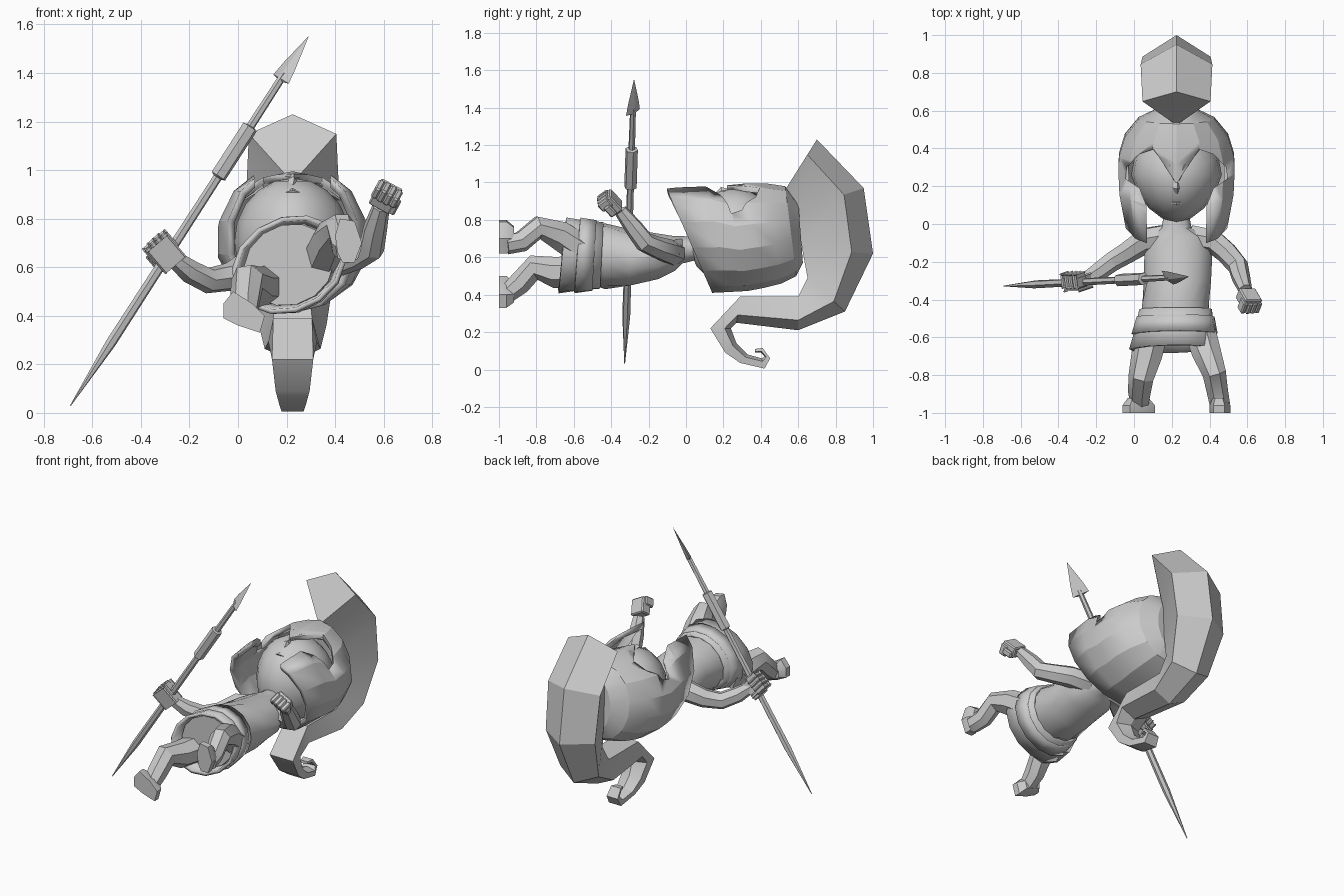
import bpy, bmesh
from math import sin, cos, pi, radians
from mathutils import Vector, Matrix

if "Cube" in bpy.data.objects:
    bpy.data.objects.remove(bpy.data.objects["Cube"])

grey = bpy.data.materials.new("plain grey")
grey.use_nodes = True
grey.diffuse_color = (0.6, 0.6, 0.6, 1)
grey.node_tree.nodes["Principled BSDF"].inputs["Base Color"].default_value = (0.6, 0.6, 0.6, 1)
CX = 0.225


def finish(name, bm, angle=32):
    bmesh.ops.recalc_face_normals(bm, faces=bm.faces)
    mesh = bpy.data.meshes.new(name)
    bm.to_mesh(mesh)
    bm.free()
    mesh.materials.append(grey)
    ob = bpy.data.objects.new(name, mesh)
    bpy.context.collection.objects.link(ob)
    activate(ob)
    bpy.ops.object.shade_smooth_by_angle(angle=radians(angle))
    return ob


def activate(ob):
    bpy.ops.object.select_all(action="DESELECT")
    ob.select_set(True)
    bpy.context.view_layer.objects.active = ob


def apply_mod(ob, kind, **settings):
    mod = ob.modifiers.new(kind.lower(), kind)
    for key, value in settings.items():
        setattr(mod, key, value)
    activate(ob)
    bpy.ops.object.modifier_apply(modifier=mod.name)


def loft(name, rings, start=True, end=True, angle=32):
    """Skin a list of equal-sized rings, with optional end caps."""
    bm = bmesh.new()
    rows = [[bm.verts.new(p) for p in ring] for ring in rings]
    n = len(rows[0])
    for a, b in zip(rows, rows[1:]):
        for i in range(n):
            j = (i + 1) % n
            bm.faces.new((a[i], a[j], b[j], b[i]))
    if start:
        bm.faces.new(rows[0])
    if end:
        bm.faces.new(rows[-1])
    return finish(name, bm, angle)


def tube(name, path, radii, n=6, angle=32, side=(0.3, 0.2, 1), flat=1):
    """Sweep a polygon along a path; flat squashes it across the side direction."""
    pts = [Vector(p) for p in path]
    rings = []
    side = Vector(side)
    for i, p in enumerate(pts):
        t = (pts[min(i + 1, len(pts) - 1)] - pts[max(i - 1, 0)]).normalized()
        side = (side - t * side.dot(t)).normalized()
        up = t.cross(side) * flat
        rings.append([p + (side * cos(a) + up * sin(a)) * radii[i]
                      for a in (2 * pi * k / n for k in range(n))])
    return loft(name, rings, angle=angle)


def oval(y, cx, cz, rx, rz, roll=0, lean=0, n=14):
    """Ring around y; lean moves its upper part along y."""
    turn = Matrix.Rotation(radians(-roll), 3, "Y")
    ring = [turn @ Vector((rx * cos(2 * pi * k / n), 0, rz * sin(2 * pi * k / n))) for k in range(n)]
    return [p + Vector((cx, y + lean * p.z, cz)) for p in ring]


# Torso with neck
loft("torso", [oval(*r) for r in (
    (.08, .225, .65, .06, .06), (-.02, .225, .64, .08, .075), (-.06, .235, .62, .15, .095),
    (-.15, .235, .605, .18, .125), (-.3, .23, .60, .178, .155), (-.43, .22, .605, .182, .175, 15),
    (-.49, .22, .61, .18, .165, 25), (-.62, .21, .61, .19, .165, 25))])

# Skirt with a layered belt
skirt = loft("skirt", [oval(-.45, .22, .61, .195, .178, 25, .05), oval(-.57, .215, .61, .22, .185, 25, .08),
                       oval(-.66, .21, .61, .245, .195, 25, .1)], False, False)
apply_mod(skirt, "SOLIDIFY", thickness=.02, offset=-1)
belt = loft("belt", [oval(-.49, .22, .61, .21, .188, 25, .06),
                     oval(-.58, .215, .61, .235, .198, 25, .08)], False, False)
apply_mod(belt, "SOLIDIFY", thickness=.02, offset=-1)

# Legs and arms
tube("right_leg", [(.1, -.56, .52), (.07, -.7, .52), (.04, -.81, .545), (.03, -.89, .46),
                   (.03, -.96, .40)], [.09, .085, .07, .062, .05], 7)
tube("left_leg", [(.35, -.56, .64), (.385, -.68, .72), (.425, -.79, .76), (.44, -.88, .685),
                  (.455, -.96, .67)], [.085, .08, .064, .058, .055], 7)
tube("right_arm", [(.16, -.07, .62), (.06, -.085, .61), (-.03, -.145, .56), (-.12, -.20, .545),
                   (-.2, -.26, .585), (-.27, -.3, .64)], [.07, .07, .06, .054, .05, .036], 7)
tube("left_arm", [(.3, -.07, .62), (.42, -.09, .63), (.49, -.15, .65), (.55, -.22, .68),
                  (.565, -.28, .76), (.59, -.35, .85)], [.07, .066, .06, .056, .05, .036], 7)

# Feet: soles face -y and toes point upward
for name, outline in (
    ("right_foot", [(-.06, .45), (-.02, .5), (.06, .45), (.11, .4), (.09, .33), (0, .36), (-.06, .39)]),
    ("left_foot", [(.4, .73), (.42, .8), (.48, .79), (.51, .7), (.48, .62), (.43, .62), (.41, .66)]),
):
    mid = sum((Vector((x, 0, z)) for x, z in outline), Vector()) / len(outline)
    rings = []
    for y, size in ((-1, 1), (-.96, 1), (-.92, .65)):
        rings.append([mid + (Vector((x, 0, z)) - mid) * size + Vector((0, y, 0)) for x, z in outline])
    loft(name, rings)


# Fists: a palm block, four curled fingers and a thumb
def box(bm, centre, size, frame):
    made = bmesh.ops.create_cube(bm, size=1)["verts"]
    for v in made:
        v.co = frame @ (Vector(centre) + Vector(v.co[i] * size[i] for i in range(3)))
    edges = {e for v in made for e in v.link_edges}
    bmesh.ops.bevel(bm, geom=list(edges), offset=.007, segments=1, affect="EDGES")


def fist(name, centre, direction, flip):
    bm = bmesh.new()
    z = Vector(direction).normalized()
    x = Vector((0, 1, 0)).cross(z).normalized() * flip
    frame = Matrix.Translation(centre) @ Matrix((x, z.cross(x), z)).transposed().to_4x4()
    box(bm, (0, 0, -.005), (.1, .07, .105), frame)
    for k in range(4):
        box(bm, (-.042 + k * .028, -.02, .026), (.028, .07, .068 - abs(k - 1.3) * .008), frame)
    box(bm, (.052, -.018, -.015), (.03, .04, .07), frame)
    finish(name, bm)


fist("right_fist", (-.302, -.31, .662), (-.6, -.2, .7), -1)
fist("left_fist", (.61, -.4, .895), (.35, -.6, .65), 1)

# Spear: shaft with grip, and a flat blade turned diagonally
tail, tip = Vector((-.69, -.328, .03)), Vector((.29, -.278, 1.55))
for name, stations, n, flat in (
    ("spear_shaft", [(0, .002), (.17, .022), (.618, .019), (.622, .034), (.755, .034),
                     (.757, .018), (.9, .016)], 6, 1),
    ("spear_blade", [(.88, .012), (.885, .052), (.92, .04), (1, .001)], 4, .3),
):
    tube(name, [tail.lerp(tip, t) for t, r in stations], [r for t, r in stations],
         n, 20, (-.84, 1, .54), flat)

# Head with a small nose and mouth
bm = bmesh.new()
bmesh.ops.create_uvsphere(bm, u_segments=16, v_segments=10, radius=1)
for v in bm.verts:
    jaw = 1 - .2 * max(0, -v.co.y)
    v.co = Vector((CX + v.co.x * .24 * jaw, .26 + v.co.y * .25, .705 + v.co.z * .262))
finish("head", bm)
tube("nose", [(CX, .26, .95), (CX, .19, .957), (CX, .165, .935)], [.008, .02, .012], 4)
tube("mouth", [(CX - .035, .115, .905), (CX, .11, .915), (CX + .035, .115, .905)], [.003, .012, .003], 4)


# Helmet: slanted faceted rings from neck to crown, then a face opening
def helmet_ring(yf, zf, yb, zb, hw, n=14):
    front, back = Vector((CX, yf, zf)), Vector((CX, yb, zb))
    return [front.lerp(back, (1 - cos(a)) / 2) + Vector((hw * sin(a), 0, 0))
            for a in (2 * pi * k / n for k in range(n))]


helmet = loft("helmet", [helmet_ring(*r) for r in (
    (-.13, 1.03, .14, .41, .275), (.1, 1.03, .24, .415, .31), (.22, .985, .33, .42, .315),
    (.32, .995, .41, .435, .313), (.43, .995, .51, .46, .28), (.53, .98, .59, .5, .205),
    (.6, .9, .625, .57, .1))], False, angle=22)
apply_mod(helmet, "SOLIDIFY", thickness=.03, offset=-1)

half = [(.15, -.3), (.16, .1), (.195, .19), (.27, .24), (.262, .3), (.195, .37),
        (.12, .395), (.03, .26), (.006, .22)]
opening = [(CX + x, y) for x, y in half] + [(CX - x, y) for x, y in reversed(half)]
cutter = loft("face_cutter", [[(x, y, z) for x, y in opening] for z in (.81, 1.4)])
cutter.hide_render = True
apply_mod(helmet, "BOOLEAN", object=cutter, operation="DIFFERENCE", solver="EXACT")
bpy.data.objects.remove(cutter)

# Raised brow edges on the helmet
for s, name in ((-1, "right_brow"), (1, "left_brow")):
    tube(name, [(CX + s * x, y, z) for x, y, z in
                ((.005, .235, .968), (.04, .31, .975), (.12, .405, .935), (.2, .385, .88))],
         [.012, .014, .012, .006], 4)

# Crest: ridged outer edge, wide shoulders, narrow inner edge, curling tail
crest = [  # outer y, z; inner y, z; shoulder width; inner width
    (.70, 1.23, .53, .96, .18, .01), (.95, .97, .6, .85, .19, .05), (1.0, .62, .62, .65, .18, .06),
    (.85, .31, .65, .49, .14, .07), (.60, .21, .6, .39, .115, .08), (.27, .25, .29, .39, .1, .08),
    (.24, .22, .13, .22, .085, .085), (.27, .14, .21, .09, .07, .07), (.33, .08, .29, .035, .06, .055),
    (.405, .06, .42, .005, .05, .045), (.42, .07, .45, .06, .04, .04), (.4, .09, .41, .115, .035, .035),
    (.37, .09, .37, .11, .025, .025)]
rings = []
for oy, oz, iy, iz, w, wi in crest:
    outer, inner = Vector((CX, oy, oz)), Vector((CX, iy, iz))
    mid, x = outer.lerp(inner, .3), Vector((1, 0, 0))
    rings.append([outer, mid + x * w, inner + x * wi, inner - x * wi, mid - x * w])
loft("crest", rings, angle=25)
